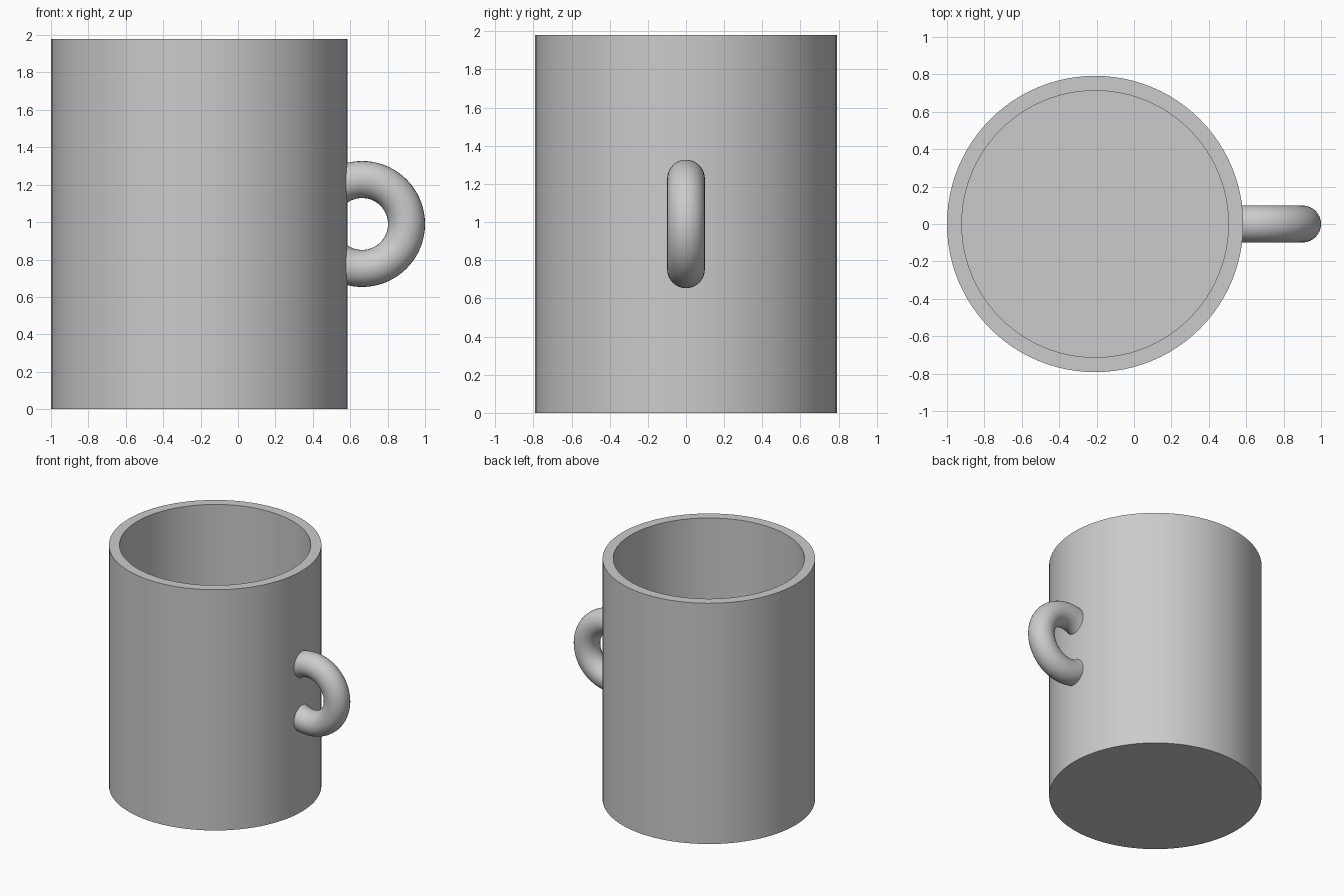
import bpy, bmesh, math
from mathutils import Matrix, Vector

if "Cube" in bpy.data.objects:
    bpy.data.objects.remove(bpy.data.objects["Cube"])

UNIT = 2 / 101            # longest side spans 101 design units
AXIS_X = -1 + 40 * UNIT   # mug axis

grey = bpy.data.materials.new("light_grey")
grey.use_nodes = True
grey.diffuse_color = (0.6, 0.6, 0.6, 1)
grey.node_tree.nodes["Principled BSDF"].inputs["Base Color"].default_value = (0.6, 0.6, 0.6, 1)


def spin_profile(name, points, closed, axis, steps):
    """Revolve a profile of (radius, height) points around an axis."""
    bm = bmesh.new()
    verts = [bm.verts.new((r, 0, h)) for r, h in points]
    edges = [bm.edges.new(pair) for pair in zip(verts, verts[1:])]
    if closed:
        edges.append(bm.edges.new((verts[-1], verts[0])))
    bmesh.ops.spin(bm, geom=verts + edges, cent=(0, 0, 0), axis=(0, 0, 1),
                   angle=math.tau, steps=steps, use_merge=True)
    bmesh.ops.remove_doubles(bm, verts=bm.verts, dist=1e-4)
    if axis == "Y":
        bm.transform(Matrix.Rotation(math.pi / 2, 4, "X"))
    bmesh.ops.recalc_face_normals(bm, faces=bm.faces)
    return name, bm


def finish(name, bm, location):
    """Scale to model size, place, colour and smooth a part."""
    bm.transform(Matrix.Translation(location) @ Matrix.Scale(UNIT, 4))
    mesh = bpy.data.meshes.new(name)
    bm.to_mesh(mesh)
    bm.free()
    mesh.materials.append(grey)
    obj = bpy.data.objects.new(name, mesh)
    bpy.context.collection.objects.link(obj)
    bpy.ops.object.select_all(action="DESELECT")
    obj.select_set(True)
    bpy.context.view_layer.objects.active = obj
    bpy.ops.object.shade_smooth_by_angle(angle=math.radians(35))
    return obj


# Hollow cup: base, outer wall, rim, inner wall, floor
cup_profile = [(0, 0), (40, 0), (40, 100), (36, 100), (36, 4), (0, 4)]
name, cup = spin_profile("cup_body", cup_profile, False, "Z", 96)
finish(name, cup, Vector((AXIS_X, 0, 0)))

# Ring handle, trimmed so that its ends stop inside the cup wall
ring = [(12 + 5 * math.cos(a), 5 * math.sin(a))
        for a in (math.tau * i / 32 for i in range(32))]
name, handle = spin_profile("handle", ring, True, "Y", 72)
bmesh.ops.bisect_plane(handle, geom=handle.verts[:] + handle.edges[:] + handle.faces[:],
                       plane_co=(-6, 0, 0), plane_no=(-1, 0, 0), clear_outer=True)
finish(name, handle, Vector((AXIS_X + 44 * UNIT, 0, 50 * UNIT)))
